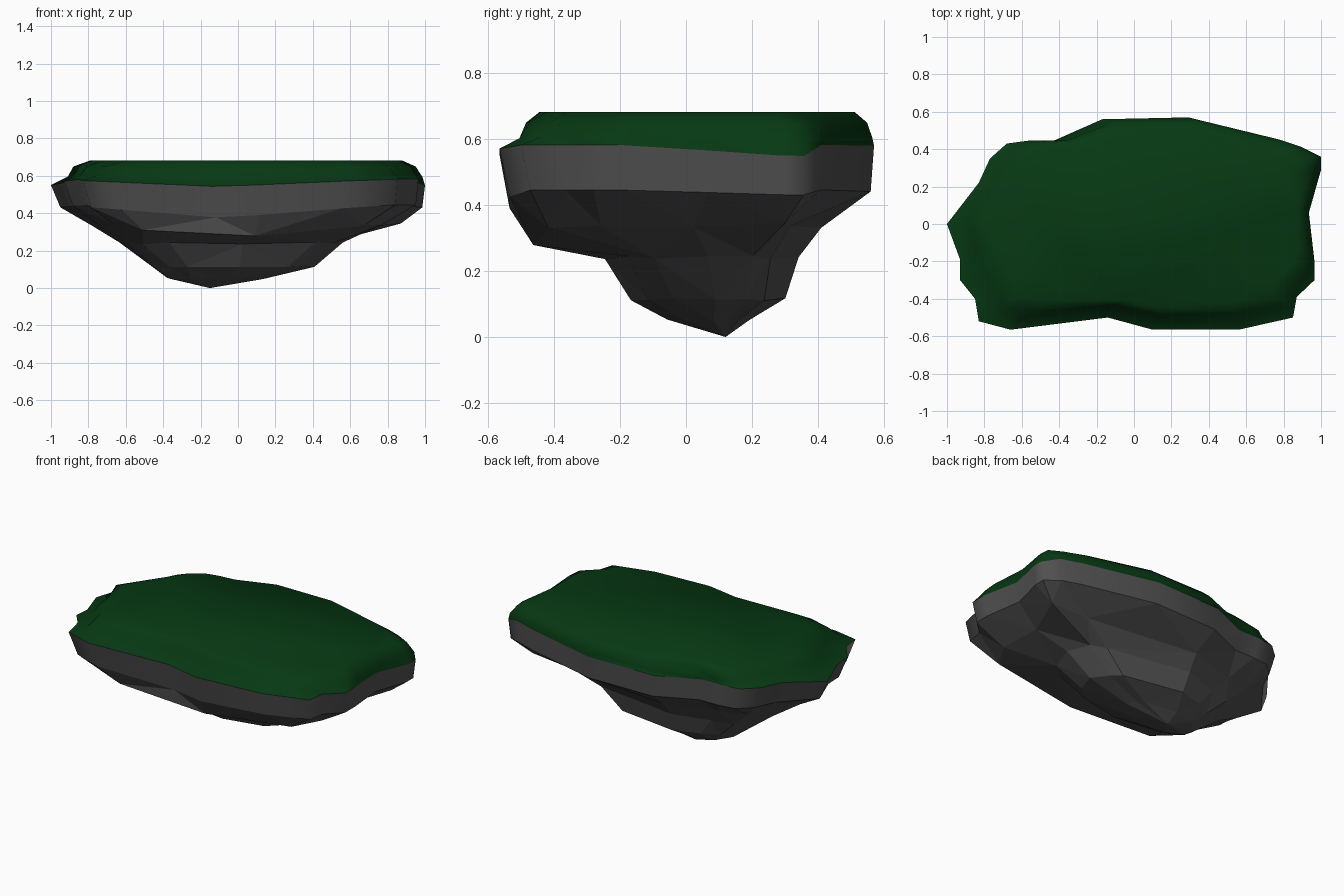
import bpy, bmesh, random
from mathutils import Vector

if "Cube" in bpy.data.objects:
    bpy.data.objects.remove(bpy.data.objects["Cube"])

random.seed(4)

# Island outline seen from above
OUT = [(-1, 0), (-.83, .22), (-.77, .35), (-.68, .43), (-.57, .445), (-.43, .445),
       (-.17, .56), (.29, .57), (.78, .45), (.9, .41), (1, .36), (1, .29),
       (.935, .06), (.965, -.2), (.965, -.3), (.87, -.39), (.85, -.5), (.56, -.565),
       (.1, -.565), (-.14, -.5), (-.66, -.565), (-.83, -.52), (-.85, -.4),
       (-.93, -.3), (-.93, -.19)]
N = len(OUT)


def ring(bm, box, z, dip=0, step=1, jitter=0, rounding=0, sag=0):
    """Outline fitted to box (x0, x1, y0, y1); dip lowers the front, sag the ends."""
    x0, x1, y0, y1 = box
    made = {}
    for i in range(0, N, step):
        x, y = OUT[i]
        p = Vector((x, y / .565))
        p = p.lerp(p.normalized(), rounding)
        px = (x0 + x1) / 2 + p.x * (x1 - x0) / 2
        py = (y0 + y1) / 2 + p.y * (y1 - y0) / 2
        d = dip * max(0, 1 - abs(x + .1) / .9) * (1 if y < -.45 else .1)
        if abs(x) > .92:
            d += sag * max(0, 1 - abs(y - (.33 if x > 0 else .05)) / .5)
        j = [random.uniform(-jitter, jitter) for _ in range(3)]
        made[i] = bm.verts.new((px + j[0], py + j[1], z - d + j[2] * .5))
    return [made[i // step * step] for i in range(N)]


def bridge(bm, a, b, smooth=False):
    for i in range(N):
        k = (i + 1) % N
        quad = list(dict.fromkeys((a[i], b[i], b[k], a[k])))
        if len(quad) > 2:
            bm.faces.new(quad).smooth = smooth


def finish(bm, name, color):
    bmesh.ops.recalc_face_normals(bm, faces=bm.faces)
    me = bpy.data.meshes.new(name)
    bm.to_mesh(me)
    bm.free()
    ob = bpy.data.objects.new(name, me)
    bpy.context.collection.objects.link(ob)
    mat = bpy.data.materials.new(name)
    mat.diffuse_color = color
    mat.use_nodes = True
    mat.node_tree.nodes["Principled BSDF"].inputs["Base Color"].default_value = mat.diffuse_color
    me.materials.append(mat)
    return ob


FULL = (-1, 1, -.565, .565)

# Grass cap: rounded lip around a flat top
bm = bmesh.new()
levels = [ring(bm, FULL, .582, .04, sag=.035),
          ring(bm, (-.91, .985, -.505, .56), .605, .01, sag=.01),
          ring(bm, (-.88, .965, -.485, .548), .65, rounding=.15),
          ring(bm, (-.79, .91, -.445, .515), .682, rounding=.35)]
for a, b in zip(levels, levels[1:]):
    bridge(bm, a, b, True)
bm.faces.new(levels[-1]).smooth = True
finish(bm, "grass_cap", (.002, .04, .0065, 1))

# Rock: smooth upper band, faceted ledge and off-centre tapering root
bm = bmesh.new()
top = ring(bm, FULL, .582, .04, sag=.035)
band = ring(bm, (-.95, .985, -.535, .555), .445, .07, sag=.015)
bridge(bm, top, band, True)
prev = band
for box, z, dip, jit, rnd in [((-.79, .8, -.47, .41), .335, .07, .008, .1),
                              ((-.63, .58, -.255, .335), .24, 0, .012, .8),
                              ((-.47, .41, -.17, .295), .115, 0, .012, 1),
                              ((-.37, .13, -.06, .2), .052, 0, .01, 1)]:
    nxt = ring(bm, box, z, dip, 2, jit, rnd)
    bridge(bm, prev, nxt)
    if z == .335:  # jutting knob under the back right corner
        nxt[10].co = (.87, .3, .345)
    prev = nxt
tip = bm.verts.new((-.15, .12, 0))
bridge(bm, prev, [tip] * N)
bmesh.ops.triangulate(bm, faces=[f for f in bm.faces if not f.smooth])
finish(bm, "rock_base", (.08, .08, .08, 1))
